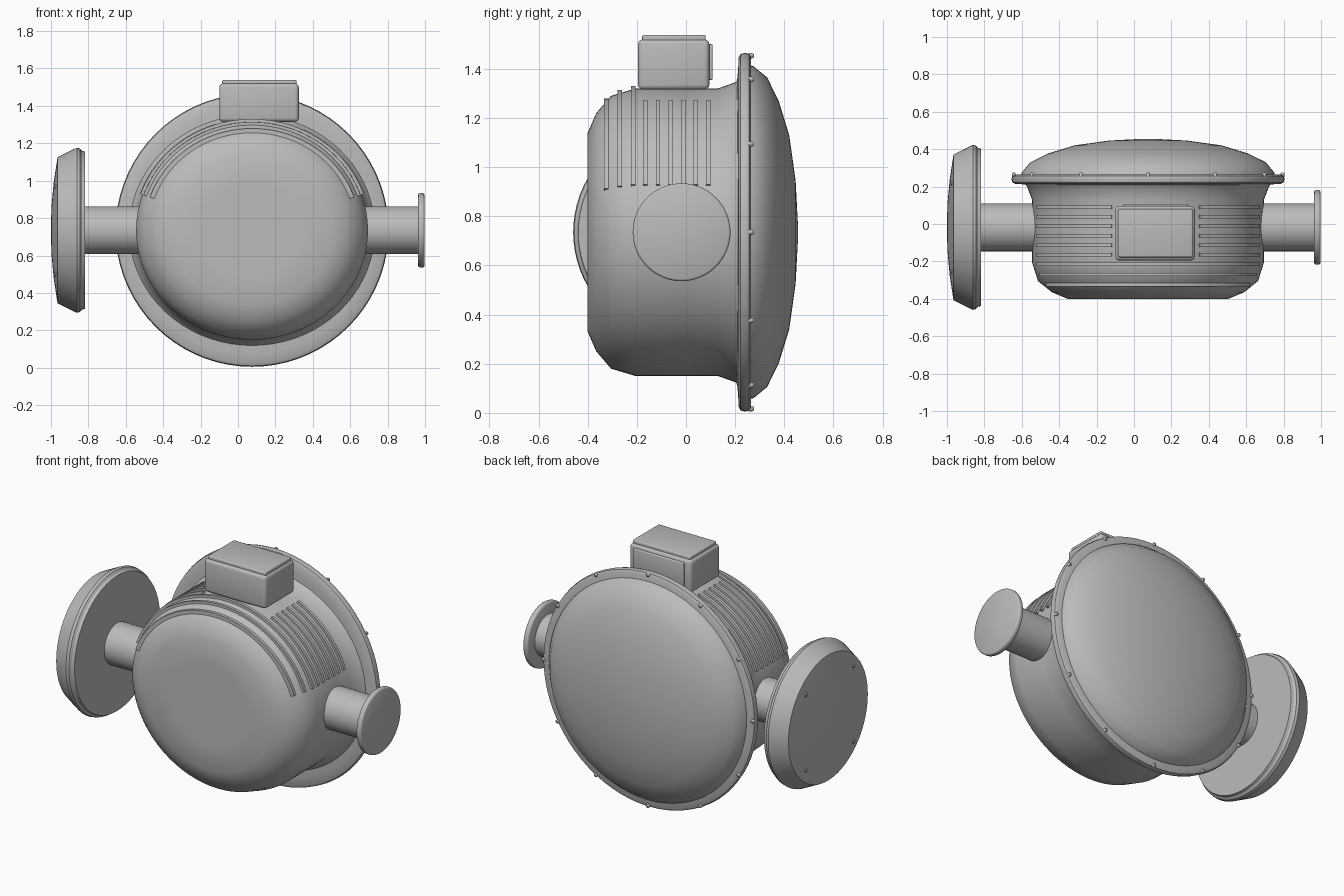
import bpy
import bmesh
from math import sin, cos, pi, radians
from mathutils import Matrix, Vector

if "Cube" in bpy.data.objects:
    bpy.data.objects.remove(bpy.data.objects["Cube"])

CX, CZ = 0.075, 0.735      # axis of the drum
PIPE_Y = -0.018            # axis of the side pipes
WIDEN = 1.06               # the drum is a little wider than tall

grey = bpy.data.materials.new("grey metal")
grey.use_nodes = True
colour = (0.5, 0.5, 0.5, 1)
grey.diffuse_color = colour
grey.node_tree.nodes["Principled BSDF"].inputs["Base Color"].default_value = colour


def finish(name, bm, angle=40):
    """Turn a bmesh into a shaded object."""
    bmesh.ops.recalc_face_normals(bm, faces=bm.faces)
    mesh = bpy.data.meshes.new(name)
    bm.to_mesh(mesh)
    bm.free()
    obj = bpy.data.objects.new(name, mesh)
    bpy.context.collection.objects.link(obj)
    mesh.materials.append(grey)
    bpy.ops.object.select_all(action="DESELECT")
    obj.select_set(True)
    bpy.context.view_layer.objects.active = obj
    bpy.ops.object.shade_smooth_by_angle(angle=radians(angle))
    return obj


def lathe(name, profile, axis, centre, widen=1.0, steps=72, angle=40):
    """Revolve (position along axis, radius) points about the x or y axis."""
    bm = bmesh.new()
    rings = []
    for along, r in profile:
        ring = []
        for i in range(steps):
            a = 2 * pi * i / steps
            u, v = r * widen * sin(a), r * cos(a)
            co = (along, u, v) if axis == "x" else (u, along, v)
            ring.append(bm.verts.new(Vector(co) + Vector(centre)))
        rings.append(ring)
    for a, b in zip(rings, rings[1:]):
        for i in range(steps):
            j = (i + 1) % steps
            bm.faces.new((a[i], a[j], b[j], b[i]))
    bm.faces.new(rings[0])
    bm.faces.new(rings[-1])
    return finish(name, bm, angle)


def box(name, low, high, bevel):
    """Rounded box between two corners."""
    low, high = Vector(low), Vector(high)
    bm = bmesh.new()
    bmesh.ops.create_cube(bm, size=1, matrix=Matrix.Translation((low + high) / 2)
                          @ Matrix.Diagonal((*(high - low), 1)))
    bmesh.ops.bevel(bm, geom=bm.edges[:], offset=bevel, segments=3,
                    profile=0.5, affect="EDGES")
    return finish(name, bm)


# Drum body, flared at the back into the flange
body = [(-0.40, 0.25), (-0.40, 0.405), (-0.365, 0.485), (-0.305, 0.555),
        (-0.205, 0.585), (0.0, 0.585), (0.13, 0.585), (0.2, 0.61), (0.225, 0.63)]
lathe("drum_body", body, "y", (CX, 0, CZ), WIDEN)

# Flange ring with rounded rim
lathe("flange_ring", [(0.205, 0.59), (0.212, 0.66), (0.214, 0.71), (0.222, 0.725),
                      (0.24, 0.73), (0.257, 0.725), (0.265, 0.71), (0.265, 0.60)],
      "y", (CX, 0, CZ))

# Domed back cover
lathe("back_dome", [(0.255, 0.68), (0.275, 0.675), (0.33, 0.63), (0.377, 0.535),
                    (0.42, 0.395), (0.446, 0.21), (0.455, 0.04)],
      "y", (CX, 0, CZ))

# Flange bolts
for i in range(12):
    a = i * pi / 6
    lathe("flange_bolt", [(0.255, 0.011), (0.27, 0.011), (0.276, 0.006)], "y",
          (CX + 0.718 * sin(a), 0, CZ + 0.718 * cos(a)), steps=10)


def body_radius(y):
    for (y0, r0), (y1, r1) in zip(body[1:], body[2:]):
        if y0 <= y <= y1:
            return r0 + (r1 - r0) * (y - y0) / (y1 - y0)


def rib(name, y, start, end, half=0.009, rise=0.013):
    """Raised bar that follows the drum between two angles from the top."""
    bm = bmesh.new()
    steps = max(8, int(abs(end - start) / 4))
    sections = []
    for i in range(steps + 1):
        a = radians(start + (end - start) * i / steps)
        section = []
        for side, lift in ((-1, -0.02), (-1, rise), (1, rise), (1, -0.02)):
            r = body_radius(y) + lift
            section.append(bm.verts.new((CX + r * WIDEN * sin(a), y + side * half,
                                         CZ + r * cos(a))))
        sections.append(section)
    for a, b in zip(sections, sections[1:]):
        for i in range(4):
            j = (i + 1) % 4
            bm.faces.new((a[i], a[j], b[j], b[i]))
    bm.faces.new(sections[0])
    bm.faces.new(sections[-1])
    finish(name, bm)


# Cooling ribs: three across the top, six on each side of the box
for i in range(3):
    rib("long_rib", -0.325 + 0.055 * i, -71, 71)
for i in range(6):
    y = -0.165 + 0.051 * i
    rib("right_rib", y, -71, -18)
    rib("left_rib", y, 26, 71)

# Side pipes
for name, x0, x1 in (("right_pipe", -0.84, -0.48), ("left_pipe", 0.62, 0.975)):
    lathe(name, [(x0, 0.128), (x1, 0.128)], "x", (0, PIPE_Y, CZ), steps=48)

# Small end plate on the left
lathe("left_end_plate", [(0.963, 0.19), (0.966, 0.196), (0.972, 0.199), (0.988, 0.199),
                         (0.994, 0.196), (0.997, 0.19)], "x", (0, PIPE_Y, CZ), steps=64)

# Large wheel on the right, with a shallow domed face
lathe("right_wheel", [(-0.818, 0.40), (-0.818, 0.42), (-0.835, 0.425), (-0.845, 0.437),
                      (-0.862, 0.441), (-0.885, 0.43), (-0.965, 0.39), (-0.985, 0.26),
                      (-0.997, 0.13), (-1.0, 0.03)], "x", (0, PIPE_Y, CZ), angle=30)
for dy in (-0.235, 0.235):
    for dz in (-0.235, 0.235):
        lathe("wheel_bolt", [(-0.96, 0.011), (-0.979, 0.011), (-0.983, 0.006)], "x",
              (0, PIPE_Y + dy, CZ + dz), steps=10)

# Terminal box on top
box("terminal_box", (-0.10, -0.195, 1.315), (0.325, 0.095, 1.52), 0.02)
box("terminal_lid", (-0.085, -0.178, 1.51), (0.313, 0.08, 1.538), 0.007)
box("terminal_back_plate", (-0.055, 0.085, 1.355), (0.288, 0.108, 1.5), 0.005)
